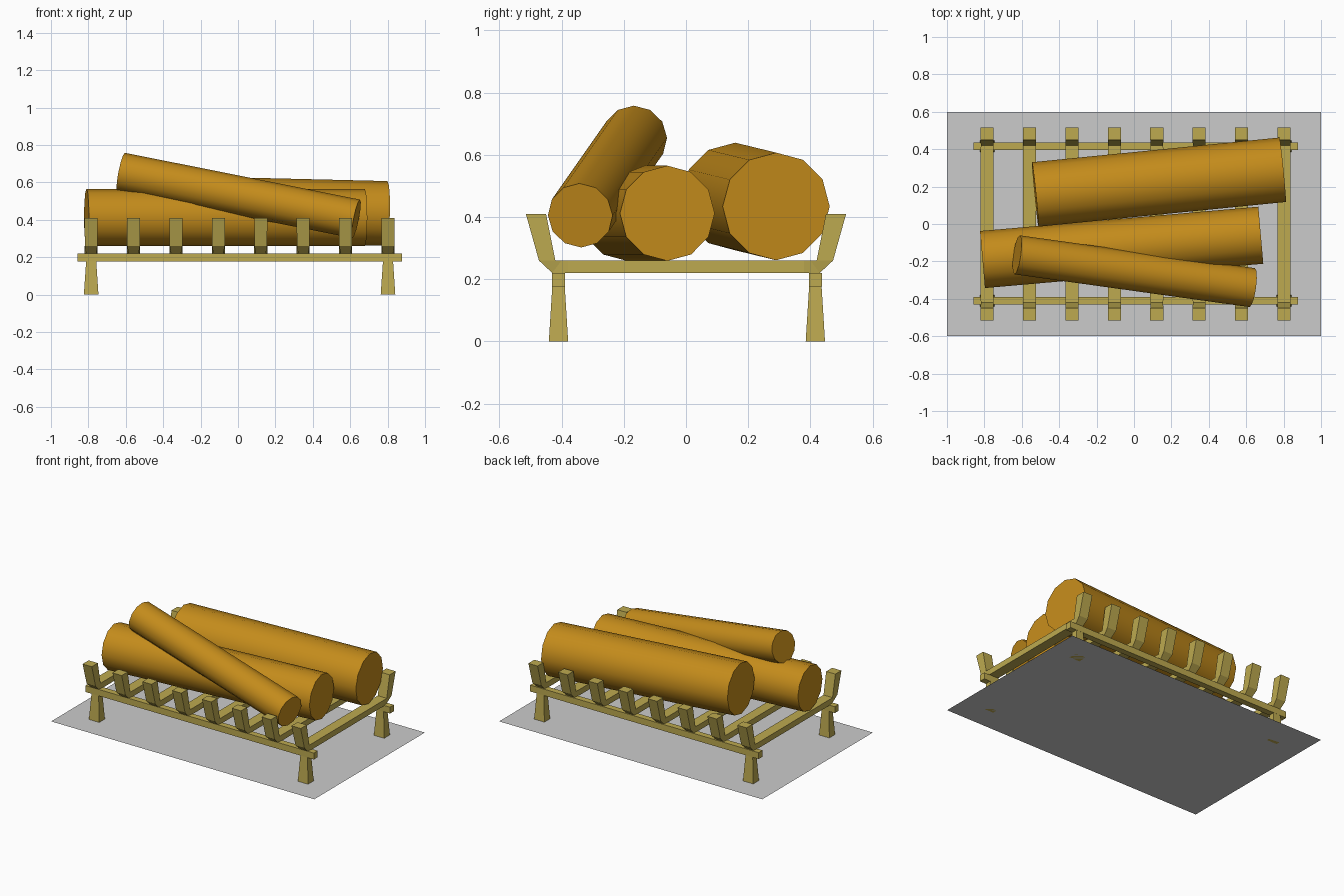
import bpy, bmesh, math
from mathutils import Vector

if "Cube" in bpy.data.objects:
    bpy.data.objects.remove(bpy.data.objects["Cube"])


def material(name, color):
    m = bpy.data.materials.new(name)
    m.diffuse_color = (*color, 1)
    m.use_nodes = True
    m.node_tree.nodes["Principled BSDF"].inputs["Base Color"].default_value = m.diffuse_color
    return m


frame_wood = material("pale_wood", (0.51, 0.40, 0.08))
log_wood = material("log_wood", (0.55, 0.26, 0.011))


def finish(bm, name, mat=None):
    bmesh.ops.recalc_face_normals(bm, faces=bm.faces)
    me = bpy.data.meshes.new(name)
    bm.to_mesh(me)
    bm.free()
    ob = bpy.data.objects.new(name, me)
    bpy.context.collection.objects.link(ob)
    if mat:
        me.materials.append(mat)
    return ob


def tapered_box(name, x, y, z0, z1, bottom, top):
    """Box with separate half sizes (x, y) at the bottom and top."""
    bm = bmesh.new()
    bmesh.ops.create_cube(bm, size=2)
    for v in bm.verts:
        hx, hy = top if v.co.z > 0 else bottom
        v.co = (x + v.co.x * hx, y + v.co.y * hy, z1 if v.co.z > 0 else z0)
    return finish(bm, name, frame_wood)


def cradle_bar(name, x):
    """U-shaped bar lofted through (outer y,z), (inner y,z), half widths."""
    half = [((0.515, 0.41, 0.035), (0.45, 0.41, 0.035)),
            ((0.473, 0.26, 0.034), (0.42, 0.26, 0.034)),
            ((0.43, 0.22, 0.027), (0.40, 0.26, 0.035)),
            ((0.38, 0.22, 0.035), (0.38, 0.26, 0.035))]
    sections = [[(-y, z, w) for y, z, w in s] for s in half]
    sections += [list(s) for s in reversed(half)]
    bm = bmesh.new()
    rings = []
    for (oy, oz, ow), (iy, iz, iw) in sections:
        rings.append([bm.verts.new(p) for p in (
            (x - ow, oy, oz), (x + ow, oy, oz), (x + iw, iy, iz), (x - iw, iy, iz))])
    for a, b in zip(rings, rings[1:]):
        for i in range(4):
            j = (i + 1) % 4
            bm.faces.new((a[i], a[j], b[j], b[i]))
    bm.faces.new(rings[0])
    bm.faces.new(rings[-1])
    return finish(bm, name, frame_wood)


def log(name, start, end, radius):
    a, b = Vector(start), Vector(end)
    bm = bmesh.new()
    bmesh.ops.create_cone(bm, cap_ends=True, segments=12, radius1=radius,
                          radius2=radius, depth=(b - a).length)
    ob = finish(bm, name, log_wood)
    ob.location = (a + b) / 2
    ob.rotation_mode = 'QUATERNION'
    ob.rotation_quaternion = (b - a).to_track_quat('Z', 'Y')
    bpy.context.view_layer.objects.active = ob
    ob.select_set(True)
    bpy.ops.object.shade_smooth_by_angle(angle=math.radians(40))
    ob.select_set(False)


# Ground sheet
bm = bmesh.new()
bm.faces.new([bm.verts.new(p) for p in ((-1, -.6, 0), (1, -.6, 0), (1, .6, 0), (-1, .6, 0))])
finish(bm, "ground_sheet")

# Rails and flared legs
for side, y in (("front", -0.41), ("back", 0.416)):
    rail = tapered_box(side + "_rail", 0.01, y, 0.176, 0.22, (0.868, 0.021), (0.868, 0.021))
    for end, x in (("left", -0.785), ("right", 0.802)):
        tapered_box(f"{side}_{end}_leg", x, y, 0, 0.178, (0.039, 0.031), (0.027, 0.02))

# Cradle bars
for i in range(8):
    cradle_bar(f"cradle_bar_{i + 1}", -0.785 + i * 1.587 / 7)

# Logs
log("middle_log", (-0.81, -0.19, 0.412), (0.678, -0.06, 0.412), 0.153)
log("back_log", (-0.528, 0.158, 0.466), (0.795, 0.29, 0.434), 0.173)
log("top_log", (-0.625, -0.165, 0.655), (0.632, -0.34, 0.405), 0.105)
